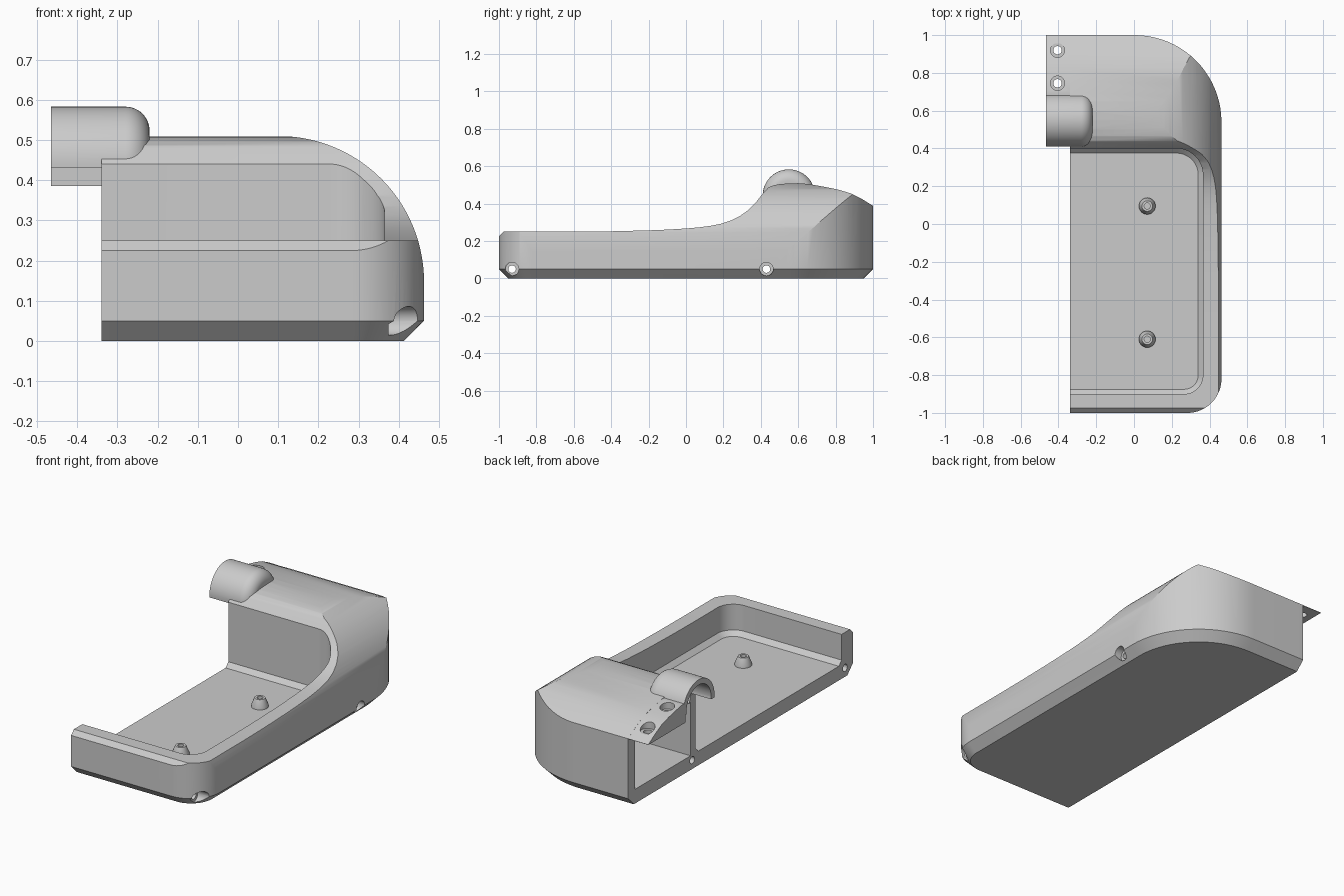
import bpy, bmesh, math
from mathutils import Matrix, Vector

if "Cube" in bpy.data.objects:
    bpy.data.objects.remove(bpy.data.objects["Cube"])

grey = bpy.data.materials.new("plain_grey")
grey.diffuse_color = (0.6, 0.6, 0.6, 1)
grey.use_nodes = True
grey.node_tree.nodes["Principled BSDF"].inputs["Base Color"].default_value = grey.diffuse_color
CUT = -0.34          # open side of the half shell


def finish(bm, name):
    bmesh.ops.remove_doubles(bm, verts=bm.verts, dist=1e-5)
    bmesh.ops.recalc_face_normals(bm, faces=bm.faces)
    me = bpy.data.meshes.new(name)
    bm.to_mesh(me)
    bm.free()
    me.materials.append(grey)
    ob = bpy.data.objects.new(name, me)
    bpy.context.collection.objects.link(ob)
    return ob


def loft(name, rings):
    """Skin between rings of equal length and cap both ends."""
    bm = bmesh.new()
    loops = [[bm.verts.new(p) for p in r] for r in rings]
    n = len(loops[0])
    for a, b in zip(loops, loops[1:]):
        for i in range(n):
            bm.faces.new((a[i], a[(i + 1) % n], b[(i + 1) % n], b[i]))
    bm.faces.new(loops[0])
    bm.faces.new(loops[-1])
    return finish(bm, name)


def lathe(name, prof, origin, axis='Z', n=48):
    """Turn (radius, height) points about an axis."""
    bm = bmesh.new()
    vs = [bm.verts.new((r, 0, h)) for r, h in prof]
    es = [bm.edges.new(p) for p in zip(vs, vs[1:])]
    bmesh.ops.spin(bm, geom=vs + es, cent=(0, 0, 0), axis=(0, 0, 1),
                   angle=math.tau, steps=n, use_duplicate=False)
    bmesh.ops.remove_doubles(bm, verts=bm.verts, dist=1e-5)
    rot = Matrix.Rotation(math.pi / 2, 4, 'Y') if axis == 'X' else Matrix()
    bm.transform(Matrix.Translation(origin) @ rot)
    return finish(bm, name)


def rod(r, a, b, origin, axis):
    return lathe("cutter", [(0, a), (r, a), (r, b), (0, b)], origin, axis, 32)


def boolean(ob, other, op='DIFFERENCE'):
    m = ob.modifiers.new("bool", 'BOOLEAN')
    m.object, m.operation, m.solver = other, op, 'EXACT'
    bpy.context.view_layer.objects.active = ob
    bpy.ops.object.modifier_apply(modifier=m.name)
    bpy.data.objects.remove(other)


def arc(cx, cy, r, a0, a1, n=20):
    return [(cx + r * math.cos(math.radians(a0 + (a1 - a0) * i / n)),
             cy + r * math.sin(math.radians(a0 + (a1 - a0) * i / n)))
            for i in range(n + 1)]


def plan(x0, y0, y1, c0, r0, c1, r1, z, inset=0.0):
    """Plan outline with a rounded front and a rounded back corner."""
    pts = [(x0, y0 + inset)] + arc(*c0, r0 - inset, -90, 0)
    pts += arc(*c1, r1 - inset, 0, 90) + [(x0, y1 - inset)]
    return [(x, y, z) for x, y in pts]


def shoulder(r, y0, y1):
    """Block whose upper right edge is rounded over."""
    s = [(-0.7, -0.2), (0.1 + r, -0.2)] + arc(0.1, 0.147, r, 0, 90, 28) + [(-0.7, 0.147 + r)]
    return loft("shoulder", [[(x, y, z) for x, z in s] for y in (y0, y1)])


# Top line of the shell, seen from the side
TOP = [(-1.0, .225), (-.975, .25), (-.6, .25), (-.4, .252), (-.2, .257), (-.1, .261),
       (0, .267), (.07, .273), (.13, .281), (.19, .293), (.24, .31), (.29, .335),
       (.33, .363), (.37, .402), (.405, .447), (.44, .486), (.465, .497), (.5, .504),
       (.55, .508), (.6, .509), (.65, .505), (.7, .497), (.76, .486), (.82, .473),
       (.88, .455), (.94, .425), (1.0, .388)]

# Outer shell: plan shape with chamfered foot, trimmed by side line and shoulder
outer = (CUT, -1, 1, (.283, -.82), .18, (.003, .54), .46)
shell = loft("shell", [plan(*outer, z, i) for z, i in ((0, .05), (.05, 0), (.7, 0))])
side = [(-1.1, -.2), (-1.1, .225)] + TOP + [(1.1, .32), (1.1, -.2)]
boolean(shell, loft("side", [[(x, y, z) for y, z in side] for x in (-.8, .8)]), 'INTERSECT')
boolean(shell, shoulder(.363, -1.3, 1.3), 'INTERSECT')

# Round housing on top, with a softened inner end
end = arc(.0, .0, .06, 0, 90, 12)
housing = lathe("housing", [(0, -.465), (.14, -.465)] +
                [(.08 + y, -.28 + x) for x, y in reversed(end)] + [(0, -.22)],
                (0, .55, .443), 'X', 64)
boolean(housing, loft("under", [[(x, .3, z) for x, z in
        ((-.7, .1), (-.338, .1), (-.338, .43), (-.7, .43))],
        [(x, .8, z) for x, z in ((-.7, .1), (-.338, .1), (-.338, .43), (-.7, .43))]]))
boolean(shell, housing, 'UNION')

# Screw flange overhanging the open side
wedge = [(.67, .386), (.67, .495)] + [(y, z - .0005) for y, z in TOP if y > .69] + [(.9995, .386)]
flange = loft("flange", [[(x, y, z) for y, z in wedge] for x in (-.465, -.33)])
boolean(shell, flange, 'UNION')

# Front tray with a chamfer around the floor
tray = (-.6, -.9, .40, (.265, -.8), .10, (.225, .26), .14)
boolean(shell, loft("tray", [plan(*tray, z, i) for z, i in ((.08, .025), (.105, 0), (.8, 0))]))

# Rear compartment
rear = (-.6, .445, .94, (.39, .455), .01, (.0, .54), .40)
room = loft("room", [plan(*rear, z) for z in (.08, .38)])
boolean(room, shoulder(.30, 0, 1.3), 'INTERSECT')
boolean(shell, room)

# Bore of the round housing
boolean(shell, rod(.11, -.7, -.26, (0, .55, .443), 'X'))

# Long bolt holes with wide heads
for y, seat in ((-.93, .375), (.43, .42)):
    boolean(shell, rod(.02, -.8, .8, (0, y, .05), 'X'))
    boolean(shell, rod(.036, seat, .8, (0, y, .05), 'X'))

# Flange screw holes with wide heads
for y, seat in ((.92, .415), (.745, .458)):
    boolean(shell, rod(.022, .2, .8, (-.405, y, 0), 'Z'))
    boolean(shell, rod(.038, seat, .8, (-.405, y, 0), 'Z'))

# Small tapered posts on the tray floor
parts = [shell]
for name, y in (("front_post", -.61), ("back_post", .095)):
    parts.append(lathe(name, [(0, -.01), (.044, -.01), (.044, .012), (.028, .05),
                              (.016, .05), (.016, .01), (0, .01)], (.07, y, .08), 'Z', 32))

for ob in parts:
    bpy.ops.object.select_all(action='DESELECT')
    ob.select_set(True)
    bpy.context.view_layer.objects.active = ob
    bpy.ops.object.shade_smooth_by_angle(angle=math.radians(25))
